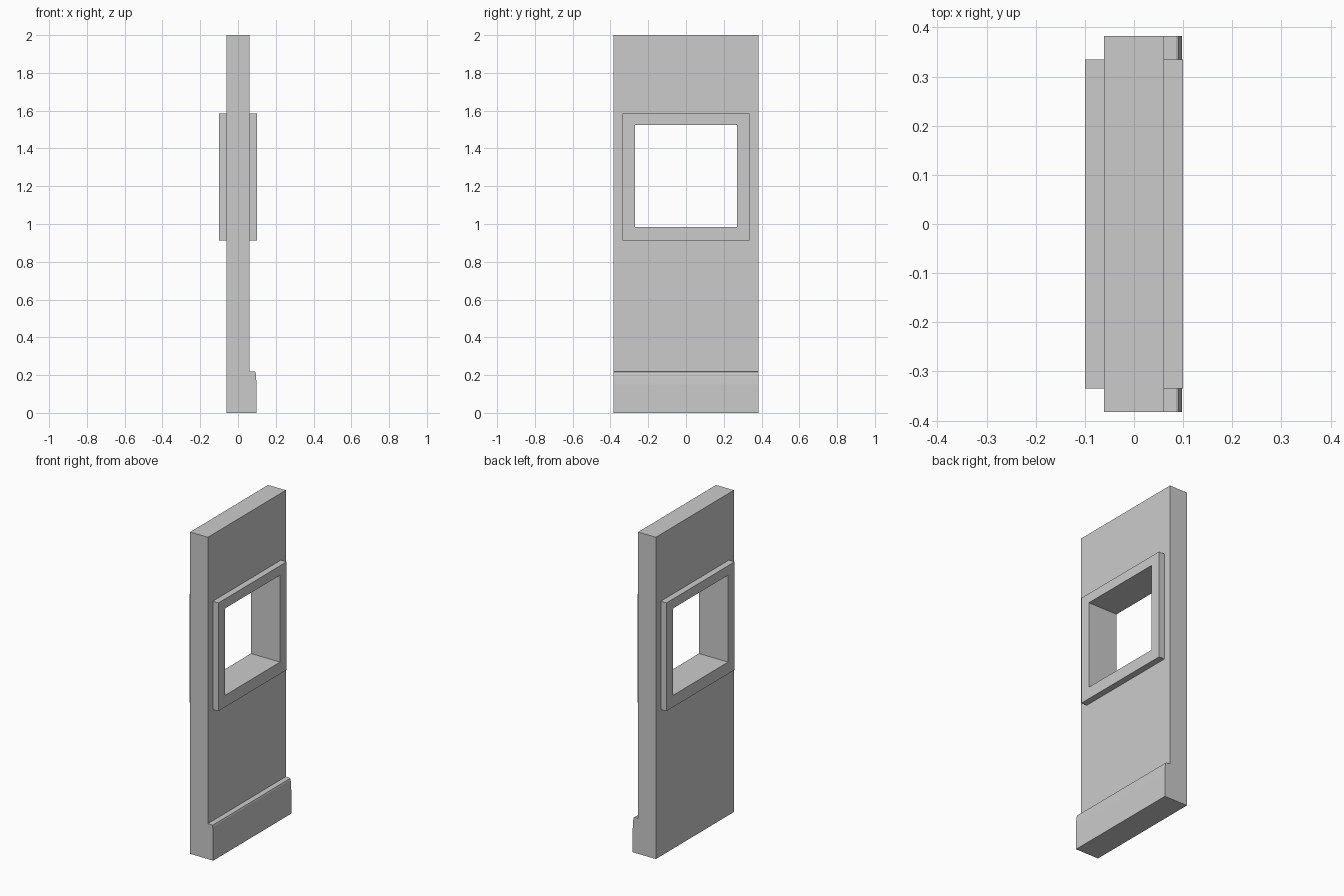
import bpy, bmesh

if "Cube" in bpy.data.objects:
    bpy.data.objects.remove(bpy.data.objects["Cube"])

grey = bpy.data.materials.new("light_grey")
grey.diffuse_color = (0.6, 0.6, 0.6, 1)
grey.use_nodes = True
grey.node_tree.nodes["Principled BSDF"].inputs["Base Color"].default_value = grey.diffuse_color


def finish(name, bm):
    bmesh.ops.recalc_face_normals(bm, faces=bm.faces)
    mesh = bpy.data.meshes.new(name)
    bm.to_mesh(mesh)
    bm.free()
    mesh.materials.append(grey)
    obj = bpy.data.objects.new(name, mesh)
    bpy.context.collection.objects.link(obj)
    return obj


def ring(name, x0, x1, outer, inner):
    """Rectangular slab with a rectangular opening; rects are (half_y, z0, z1)."""
    bm = bmesh.new()

    def loop(x, rect):
        h, a, b = rect
        return [bm.verts.new((x, y, z)) for y, z in ((-h, a), (h, a), (h, b), (-h, b))]

    loops = [loop(x0, outer), loop(x1, outer), loop(x1, inner), loop(x0, inner)]
    for k in range(4):
        p, q = loops[k], loops[(k + 1) % 4]
        for i in range(4):
            j = (i + 1) % 4
            bm.faces.new((p[i], p[j], q[j], q[i]))
    return finish(name, bm)


WALL_X, HALF_Y = 0.061, 0.383
opening = (0.27, 0.985, 1.525)
trim = (0.335, 0.912, 1.584)

# Wall panel with a window opening
ring("wall", -WALL_X, WALL_X, (HALF_Y, 0, 2), opening)

# Window trim on both faces of the wall
ring("window_trim_right", WALL_X, 0.1, trim, opening)
ring("window_trim_left", -0.1, -WALL_X, trim, opening)

# Skirting board: profile with an eased upper edge, extruded along the wall
profile = [(WALL_X, 0), (0.098, 0), (0.098, 0.15), (0.096, 0.185), (0.094, 0.208),
           (0.091, 0.217), (0.086, 0.22), (WALL_X, 0.22)]
bm = bmesh.new()
face = bm.faces.new([bm.verts.new((x, -HALF_Y, z)) for x, z in profile])
ext = bmesh.ops.extrude_face_region(bm, geom=[face], use_keep_orig=True)
bmesh.ops.translate(bm, vec=(0, 2 * HALF_Y, 0),
                    verts=[g for g in ext["geom"] if isinstance(g, bmesh.types.BMVert)])
finish("skirting_board", bm)
